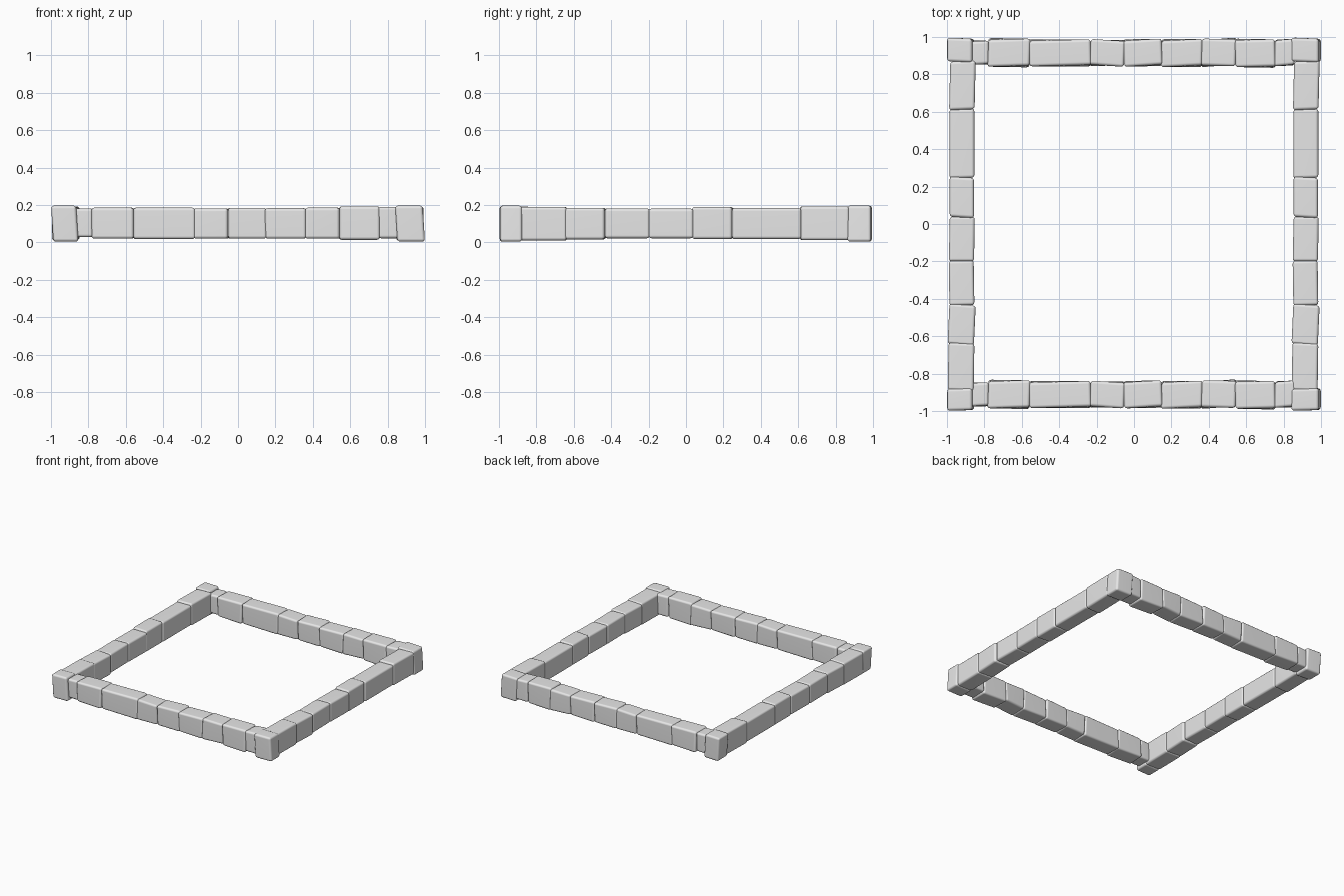
import bpy
import bmesh

stone_grey = bpy.data.materials.new("stone grey")
stone_grey.diffuse_color = (0.8, 0.8, 0.8, 1)


def stone(name, axis, a, b, lo, hi, z0, z1, skew=0.0, slant=0.0, twist=0.0, lean=0.0):
    """Rounded block from a to b along an axis, lo to hi across it.
    skew: sideways drift along the length, slant: angled ends in plan,
    twist: opposite tilt of the two ends, lean: shift of the top along the axis."""
    bm = bmesh.new()
    bmesh.ops.create_cube(bm, size=2)
    for v in bm.verts:
        s, t, h = v.co
        along = (a + b) / 2 + s * (b - a) / 2 + t * slant + h * lean
        across = (lo + hi) / 2 + t * (hi - lo) / 2 + s * skew + s * h * twist
        z = (z0 + z1) / 2 + h * (z1 - z0) / 2
        v.co = (along, across, z) if axis == "x" else (across, along, z)
    bmesh.ops.recalc_face_normals(bm, faces=bm.faces)
    mesh = bpy.data.meshes.new(name)
    bm.to_mesh(mesh)
    bm.free()
    mesh.materials.append(stone_grey)
    mesh.shade_smooth()
    ob = bpy.data.objects.new(name, mesh)
    bpy.context.collection.objects.link(ob)
    # worn, rounded edges
    bevel = ob.modifiers.new("worn edges", "BEVEL")
    bevel.width = 0.016
    bevel.segments = 3
    bevel.limit_method = "NONE"
    ob.modifiers.new("flat faces", "WEIGHTED_NORMAL")


# Front and back rows: start, end, inner offset, outer offset, z0, z1, skew, slant, twist
ROW = [
    (-0.87, -0.775, -0.065, 0.06, 0.028, 0.182, 0.0, 0.0, 0.003),
    (-0.78, -0.555, -0.075, 0.07, 0.02, 0.186, -0.002, 0.003, 0.006),
    (-0.56, -0.23, -0.070, 0.067, 0.018, 0.186, 0.0, -0.002, 0.005),
    (-0.235, -0.05, -0.070, 0.067, 0.02, 0.182, -0.002, 0.004, -0.005),
    (-0.055, 0.15, -0.072, 0.067, 0.02, 0.185, 0.002, -0.003, 0.005),
    (0.145, 0.365, -0.071, 0.070, 0.02, 0.183, 0.0, 0.002, 0.006),
    (0.36, 0.545, -0.076, 0.068, 0.02, 0.186, 0.003, 0.003, -0.006),
    (0.54, 0.755, -0.072, 0.073, 0.014, 0.193, -0.002, -0.002, 0.005),
    (0.75, 0.86, -0.073, 0.066, 0.022, 0.190, 0.002, 0.003, 0.003),
]
for side, cy in (("front", -0.912), ("back", 0.912)):
    for i, (a, b, lo, hi, z0, z1, sk, sl, tw) in enumerate(ROW):
        stone(f"{side}_stone_{i + 1}", "x", a, b, cy - hi, cy - lo, z0, z1, sk, sl, tw)

# Left and right rows: start, end, low x offset, high x offset, z0, z1, skew, slant
COLUMN = [
    (-0.89, -0.635, -0.072, 0.066, 0.010, 0.190, 0.002, -0.003),
    (-0.645, -0.43, -0.070, 0.070, 0.016, 0.185, 0.005, -0.006),
    (-0.435, -0.195, -0.067, 0.066, 0.022, 0.182, -0.002, 0.002),
    (-0.20, 0.04, -0.066, 0.068, 0.022, 0.181, 0.002, 0.0),
    (0.035, 0.25, -0.064, 0.066, 0.018, 0.190, 0.0, -0.004),
    (0.245, 0.615, -0.065, 0.068, 0.018, 0.184, 0.0, 0.002),
    (0.61, 0.87, -0.064, 0.072, 0.012, 0.193, 0.003, 0.003),
]
for side, cx in (("left", -0.92), ("right", 0.916)):
    for i, (a, b, lo, hi, z0, z1, sk, sl) in enumerate(COLUMN):
        stone(f"{side}_stone_{i + 1}", "y", a, b, cx + lo, cx + hi, z0, z1, sk, sl)

# Taller corner blocks
for side, a, b, lean in (("left", -0.992, -0.858, -0.006), ("right", 0.845, 0.992, -0.006)):
    stone(f"front_{side}_corner", "x", a, b, -0.995, -0.878, 0.004, 0.197, 0.002, 0.0, 0.0, lean)
    stone(f"back_{side}_corner", "x", a, b, 0.865, 0.992, 0.004, 0.197, -0.003, 0.0, 0.0, lean)
